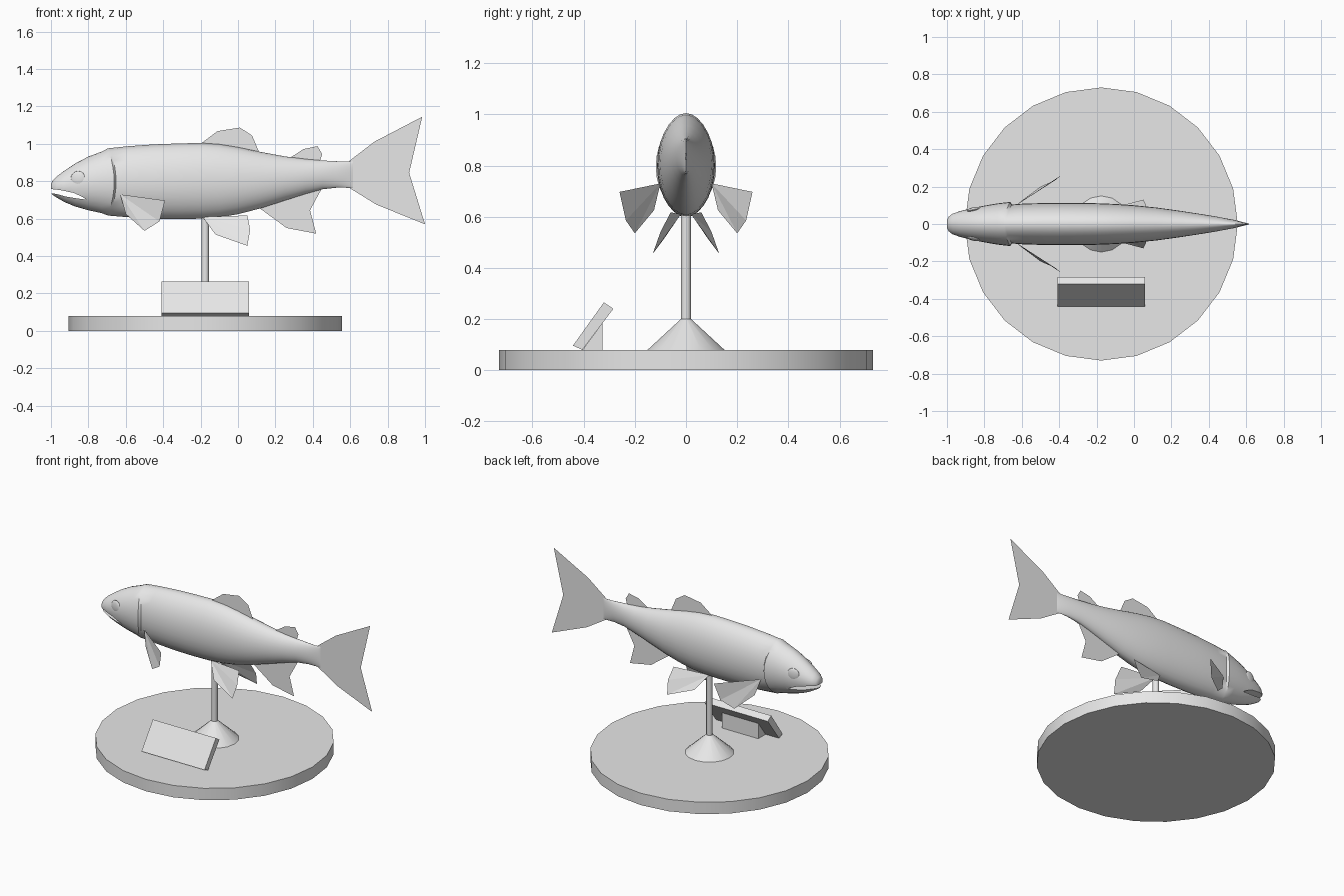
import bpy, bmesh, math

if "Cube" in bpy.data.objects:
    bpy.data.objects.remove(bpy.data.objects["Cube"])

grey = bpy.data.materials.new("plain_grey")
grey.diffuse_color = (0.8, 0.8, 0.8, 1)
grey.use_nodes = True
grey.node_tree.nodes["Principled BSDF"].inputs["Base Color"].default_value = grey.diffuse_color


def make(name, verts, faces, smooth=None):
    me = bpy.data.meshes.new(name)
    me.from_pydata(verts, [], faces)
    bm = bmesh.new()
    bm.from_mesh(me)
    bmesh.ops.recalc_face_normals(bm, faces=bm.faces)
    bm.to_mesh(me)
    bm.free()
    ob = bpy.data.objects.new(name, me)
    bpy.context.collection.objects.link(ob)
    me.materials.append(grey)
    if smooth:
        shade(ob, smooth)
    return ob


def shade(ob, angle):
    bpy.ops.object.select_all(action='DESELECT')
    ob.select_set(True)
    bpy.context.view_layer.objects.active = ob
    bpy.ops.object.shade_smooth_by_angle(angle=math.radians(angle))


def loft(name, rings, smooth):
    """Skin closed rings of equal size and cap both ends."""
    n = len(rings[0])
    faces = [(i * n + j, i * n + (j + 1) % n, (i + 1) * n + (j + 1) % n, (i + 1) * n + j)
             for i in range(len(rings) - 1) for j in range(n)]
    faces += [tuple(range(n)), tuple(range((len(rings) - 1) * n, len(rings) * n))]
    return make(name, [v for r in rings for v in r], faces, smooth)


def lathe(name, x, profile, sides, smooth):
    return loft(name, [[(x + r * math.sin(2 * math.pi * k / sides),
                         r * math.cos(2 * math.pi * k / sides), z) for k in range(sides)]
                       for r, z in profile], smooth)


# Display stand
CX = -0.175
lathe("base_disc", CX, [(0.73, 0), (0.73, 0.08)], 24, 30)
lathe("stand_cone", CX, [(0.15, 0.08), (0.02, 0.2)], 16, 35)
lathe("stand_rod", CX, [(0.02, 0.18), (0.02, 0.66)], 12, 35)


# Tilted plaque and its wedge support
def prism_x(name, pts, x0, x1):
    return loft(name, [[(x, y, z) for y, z in pts] for x in (x0, x1)], None)


prism_x("plaque", [(-0.442, 0.096), (-0.405, 0.08), (-0.284, 0.24), (-0.321, 0.265)], -0.41, 0.06)
prism_x("plaque_support", [(-0.404, 0.08), (-0.327, 0.08), (-0.327, 0.183)], -0.31, -0.04)

# Body stations: x, top z, bottom z, half width
stations = [
    (-1.000, 0.785, 0.742, 0.020), (-0.992, 0.803, 0.727, 0.038),
    (-0.970, 0.825, 0.713, 0.055), (-0.93, 0.855, 0.69, 0.069),
    (-0.87, 0.895, 0.665, 0.084), (-0.80, 0.932, 0.645, 0.098),
    (-0.73, 0.958, 0.630, 0.110), (-0.662, 0.975, 0.618, 0.118),
    (-0.652, 0.977, 0.616, 0.104), (-0.59, 0.987, 0.608, 0.109),
    (-0.45, 0.997, 0.600, 0.113), (-0.32, 1.002, 0.598, 0.113),
    (-0.20, 1.005, 0.600, 0.111), (-0.10, 0.998, 0.607, 0.107),
    (0.00, 0.982, 0.624, 0.100), (0.12, 0.957, 0.655, 0.088),
    (0.25, 0.933, 0.697, 0.070), (0.36, 0.919, 0.732, 0.053),
    (0.45, 0.911, 0.757, 0.038), (0.53, 0.907, 0.766, 0.023),
    (0.60, 0.905, 0.765, 0.006), (0.615, 0.905, 0.765, 0.001)]
N = 28
rings = []
for x, top, bot, w in stations:
    mid, half = (top + bot) / 2, (top - bot) / 2
    ring = []
    for k in range(N):
        a = 2 * math.pi * k / N
        s, c = math.sin(a), math.cos(a)
        # gill edge bows forward toward the back and belly
        bow = 0.035 * c * c if -0.67 < x < -0.65 else 0
        ring.append((x - bow, w * s * (1 - 0.10 * c ** 4), mid + half * c))
    rings.append(ring)
body = loft("fish_body", rings, None)

# Open mouth cut through the snout
slit = [(-1.03, 0.762), (-0.95, 0.753), (-0.88, 0.738), (-0.835, 0.718), (-0.81, 0.702),
        (-0.86, 0.708), (-0.92, 0.718), (-0.97, 0.732), (-1.03, 0.742)]
cutter = loft("mouth_cutter", [[(x, y, z) for x, z in slit] for y in (-0.2, 0.2)], None)
cutter.hide_render = True
cut = body.modifiers.new("mouth", 'BOOLEAN')
cut.object, cut.operation, cut.solver = cutter, 'DIFFERENCE', 'EXACT'
bpy.context.view_layer.objects.active = body
bpy.ops.object.modifier_apply(modifier="mouth")
bpy.data.objects.remove(cutter)
shade(body, 40)

# Eyes: shallow domes on the sides of the head
for side, name in ((-1, "eye_right"), (1, "eye_left")):
    bpy.ops.mesh.primitive_uv_sphere_add(segments=16, ring_count=8, radius=1,
                                         location=(-0.855, side * 0.078, 0.815),
                                         rotation=(0, 0, side * 0.2))
    eye = bpy.context.object
    eye.name = name
    eye.scale = (0.04, 0.012, 0.04)
    eye.data.materials.append(grey)
    shade(eye, 60)


# Flat fins on the centre line
def flat_fin(name, pts):
    make(name, [(x, 0, z) for x, z in pts], [tuple(range(len(pts)))])


flat_fin("dorsal_fin", [(-0.2, 1.0), (-0.11, 1.068), (0.01, 1.087), (0.075, 1.045),
                        (0.115, 0.95), (-0.1, 0.96)])
flat_fin("adipose_fin", [(0.27, 0.92), (0.35, 0.972), (0.425, 0.988), (0.45, 0.945),
                         (0.435, 0.9), (0.3, 0.9)])
flat_fin("anal_fin", [(0.11, 0.66), (0.26, 0.55), (0.418, 0.52), (0.385, 0.645),
                      (0.45, 0.765), (0.25, 0.72)])
flat_fin("tail_fin", [(0.59, 0.905), (0.73, 1.012), (0.985, 1.145), (0.915, 0.845),
                      (1.0, 0.57), (0.74, 0.675), (0.59, 0.768)])

# Paired fins, mirrored across the body
pectoral = [(-0.63, 0.10, 0.73), (-0.39, 0.26, 0.697), (-0.42, 0.235, 0.585),
            (-0.5, 0.2, 0.535), (-0.6, 0.125, 0.625)]
pelvic = [(-0.19, 0.02, 0.61), (0.05, 0.06, 0.617), (0.065, 0.10, 0.54),
          (0.05, 0.13, 0.455), (-0.12, 0.085, 0.515)]
for side, label in ((-1, "right"), (1, "left")):
    for name, pts in (("pectoral_fin", pectoral), ("pelvic_fin", pelvic)):
        make(f"{name}_{label}", [(x, side * y, z) for x, y, z in pts],
             [(0, 1, 2), (0, 2, 3), (0, 3, 4)])
